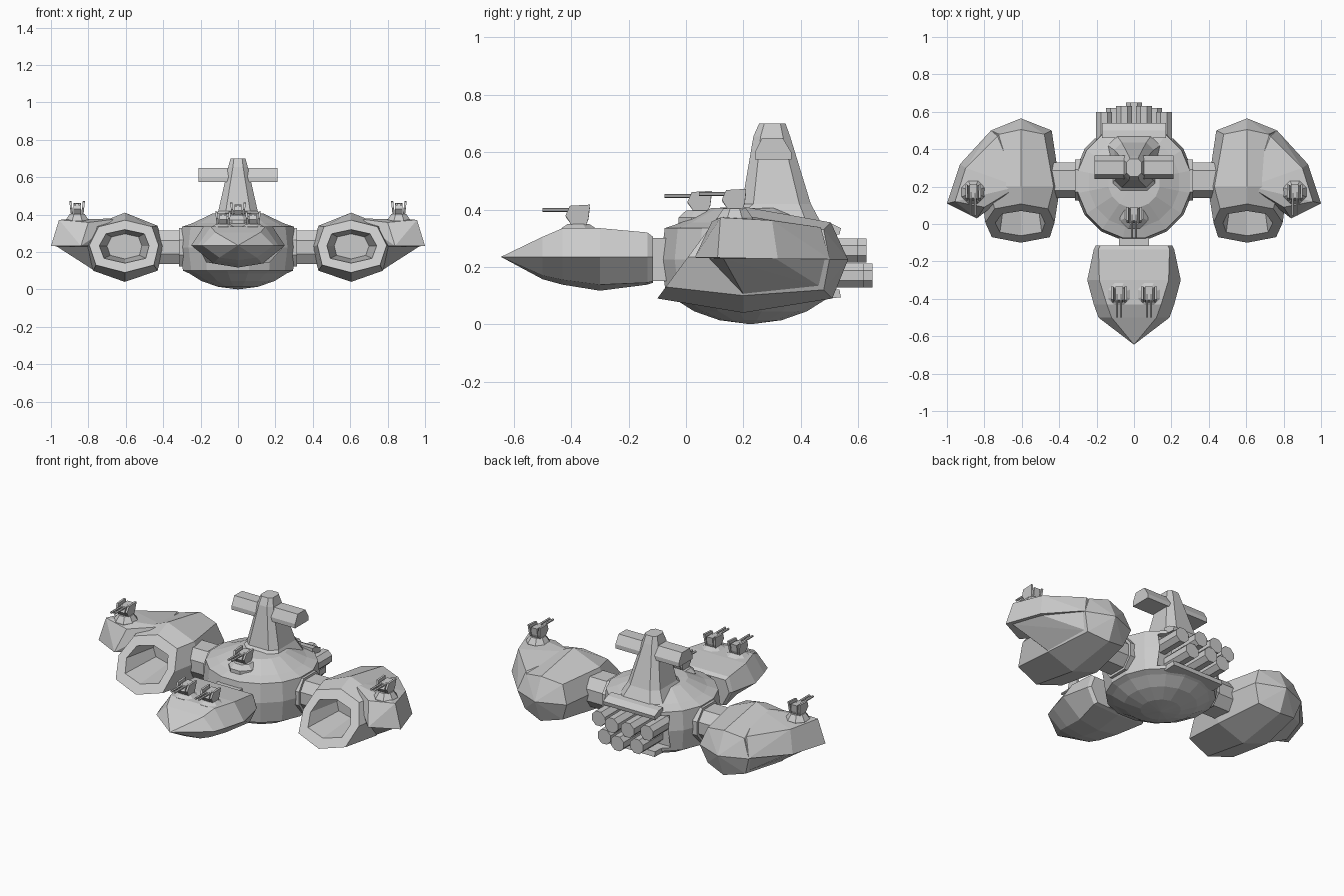
import bpy, bmesh
from math import sin, cos, pi
from mathutils import Vector

if "Cube" in bpy.data.objects:
    bpy.data.objects.remove(bpy.data.objects["Cube"])


def finish(name, bm, mirror=False):
    bmesh.ops.remove_doubles(bm, verts=bm.verts, dist=0.0005)
    bmesh.ops.recalc_face_normals(bm, faces=bm.faces)
    me = bpy.data.meshes.new(name)
    bm.to_mesh(me)
    bm.free()
    ob = bpy.data.objects.new(name, me)
    bpy.context.collection.objects.link(ob)
    if mirror:
        ob.modifiers.new("Mirror", 'MIRROR')
    return ob


def loft(name, rings, mirror=False):
    """Skin closed rings of equal point count; a ring of one point is a tip."""
    n = max(len(r) for r in rings)
    bm = bmesh.new()
    rows = []
    for r in rings:
        if len(r) == 1:
            rows.append([bm.verts.new(r[0])] * n)
        else:
            rows.append([bm.verts.new(p) for p in r])
    for a, b in zip(rows, rows[1:]):
        for i in range(n):
            j = (i + 1) % n
            bm.faces.new(list(dict.fromkeys((a[i], a[j], b[j], b[i]))))
    for row, r in ((rows[0], rings[0]), (rows[-1], rings[-1])):
        if len(r) > 1:
            bm.faces.new(row)
    return finish(name, bm, mirror)


def hull(name, pts, mirror=False):
    bm = bmesh.new()
    for p in pts:
        bm.verts.new(p)
    bmesh.ops.convex_hull(bm, input=bm.verts)
    bmesh.ops.dissolve_limit(bm, angle_limit=0.05, verts=bm.verts, edges=bm.edges)
    return finish(name, bm, mirror)


def box(name, x0, x1, y0, y1, z0, z1, mirror=False):
    return hull(name, [(x, y, z) for x in (x0, x1) for y in (y0, y1) for z in (z0, z1)], mirror)


def chamfer(hx, y0, y1, z, c):
    return [(hx, y0 + c, z), (hx, y1 - c, z), (hx - c, y1, z), (c - hx, y1, z),
            (-hx, y1 - c, z), (-hx, y0 + c, z), (c - hx, y0, z), (hx - c, y0, z)]


def disc(cx, cy, z, r, n):
    return [(cx + r * cos(2 * pi * (i + .5) / n), cy + r * sin(2 * pi * (i + .5) / n), z) for i in range(n)]


def tube(name, x, z, y0, y1, r, n):
    return loft(name, [[(x + px, y, z + pz) for px, pz, _ in disc(0, 0, 0, r, n)] for y in (y0, y1)])


# Central hull: faceted drum with belly dome and sloping deck
profile = [(.11, .014), (.2, .045), (.265, .085), (.3, .1), (.318, .225),
           (.305, .335), (.245, .355), (.14, .405)]
core = loft("central_hull", [[(0, .225, 0)]] + [disc(0, .225, z, r, 16) for r, z in profile]
            + [[(0, .225, .41)]])

# Engine bay recess in the stern
cutter = box("engine_bay_cutter", -.205, .205, .43, .7, .12, .315)
cutter.hide_render = True
cutter.hide_viewport = False
cutter.display_type = 'WIRE'
cut = core.modifiers.new("Engine bay", 'BOOLEAN')
cut.object = cutter
cut.solver = 'EXACT'
hull("bay_upper_lip", [(x, y, z) for x in (-.17, .17) for y, z in
                       ((.46, .32), (.46, .36), (.50, .355), (.54, .335), (.535, .312))])
hull("bay_lower_lip", [(x, y, z) for x in (-.17, .17) for y, z in
                       ((.46, .12), (.46, .09), (.54, .093), (.535, .122))])

# Engine tubes in two staggered rows
for x, z, y in [(-.16, .257, .60), (-.053, .257, .63), (.053, .257, .63), (.16, .257, .60),
                (-.107, .17, .62), (0, .17, .65), (.107, .17, .62)]:
    tube("engine_tube", x, z, .40, y, .046, 8)

# Command tower with two side arms
loft("command_tower", [chamfer(hx, y0, y1, z, c) for hx, y0, y1, z, c in
                       [(.14, .11, .47, .355, .05), (.105, .195, .435, .42, .04),
                        (.052, .235, .363, .655, .025), (.04, .255, .347, .70, .018)]])
hull("tower_arms", [(x, y, z) for x in (-.21, .21) for y, z in
                    ((.24, .575), (.367, .575), (.367, .6), (.337, .65), (.265, .65), (.24, .6))])

# Struts from hull to pods and to the nose
strut = [(.14, .19), (.14, .26), (.18, .315), (.285, .315), (.33, .26), (.33, .19), (.285, .135), (.18, .135)]
loft("pod_strut", [[(x, y, z) for y, z in strut] for x in (.25, .46)], True)
collar = [(.235 + (y - .235) * 1.15, .225 + (z - .225) * 1.15) for y, z in strut]
loft("strut_collar", [[(x, y, z) for y, z in collar] for x in (.25, .315)], True)
box("nose_neck", -.08, .08, -.16, -.03, .15, .30)


# Nose: faceted wedge
def nose_ring(y, w, tw, top, bw, low, keel):
    m = .235
    return [(w, y, m), (tw, y, top), (-tw, y, top), (-w, y, m), (-bw, y, low), (0, y, keel), (bw, y, low)]


loft("nose_hull", [nose_ring(-.115, .205, .18, .305, .16, .15, .145),
                   nose_ring(-.135, .215, .19, .32, .17, .145, .138),
                   nose_ring(-.30, .25, .185, .335, .13, .138, .117),
                   nose_ring(-.43, .215, .145, .335, .115, .155, .138),
                   nose_ring(-.50, .19, .12, .305, .10, .17, .157),
                   [(0, -.645, .235)]])


# Side pods: raked hollow intake running back to a blunt tail
def rake(z):
    return -.10 + (z - .09) * .74


lip = [(.605, .37), (.745, .335), (.795, .235), (.76, .13), (.605, .09), (.45, .13), (.425, .235), (.46, .335)]
mid = [(.605, .41), (.78, .34), (.82, .23), (.775, .10), (.605, .04), (.43, .10), (.395, .23), (.43, .34)]
inner = [(.605 + (x - .605) * .72, .23 + (z - .23) * .64) for x, z in lip]
tail = [(.605, .505, .355), (.72, .48, .33), (.765, .50, .225), (.73, .48, .12),
        (.605, .51, .09), (.48, .48, .12), (.44, .50, .225), (.48, .48, .33)]
loft("side_pod", [[(.605 + (x - .605) * .7, .2, .23 + (z - .23) * .75) for x, z in inner],
                  [(x, rake(z), z) for x, z in inner],
                  [(x, rake(z), z) for x, z in lip],
                  [(x, .2, z) for x, z in mid],
                  tail, [(.605, .565, .225)]], True)

# Outer shoulder carrying the pod turret
hull("pod_shoulder", [(.62, .50, .228), (.765, .50, .228), (.93, .32, .228), (1.0, .11, .232), (.84, .03, .232),
                      (.72, .15, .228), (.957, .12, .372), (.90, .30, .362), (.73, .47, .338),
                      (.80, .09, .358), (.62, .2, .38)], True)
# Faired underside between shoulder and pod
hull("shoulder_underside", [(.97, .13, .23), (.91, .31, .23), (.765, .49, .23), (.80, .08, .23),
                            (.775, .2, .105), (.73, .47, .13), (.65, .25, .15)], True)


# Twin-barrel turret
def turret(name, x, y, z, base_r, base_h):
    loft(name + "_base", [disc(x, y, z - .03, base_r, 8), disc(x, y, z, base_r, 8),
                          disc(x, y, z + base_h, base_r * .65, 8)])
    t = z + base_h
    side = [(-.02, -.01), (-.045, .03), (-.03, .064), (.04, .068), (.035, .02), (.025, -.01)]
    hull(name + "_head", [(x + sx * .02, y + py, t + pz * .85) for sx in (-1, 1) for py, pz in side])
    for s in (-1, 1):
        hull(name + "_cheek", [(x + s * (a + pz * .12), y + py, t + pz) for a in (.022, .034)
                               for py, pz in side])
        tube(name + "_barrel", x + s * .011, t + .05, y - .125, y, .007, 6)


turret("deck_turret", 0, .05, .372, .082, .025)
for s in (-1, 1):
    turret("nose_turret", s * .08, -.375, .335, .064, .014)
    turret("pod_turret", s * .86, .17, .372, .066, .032)
